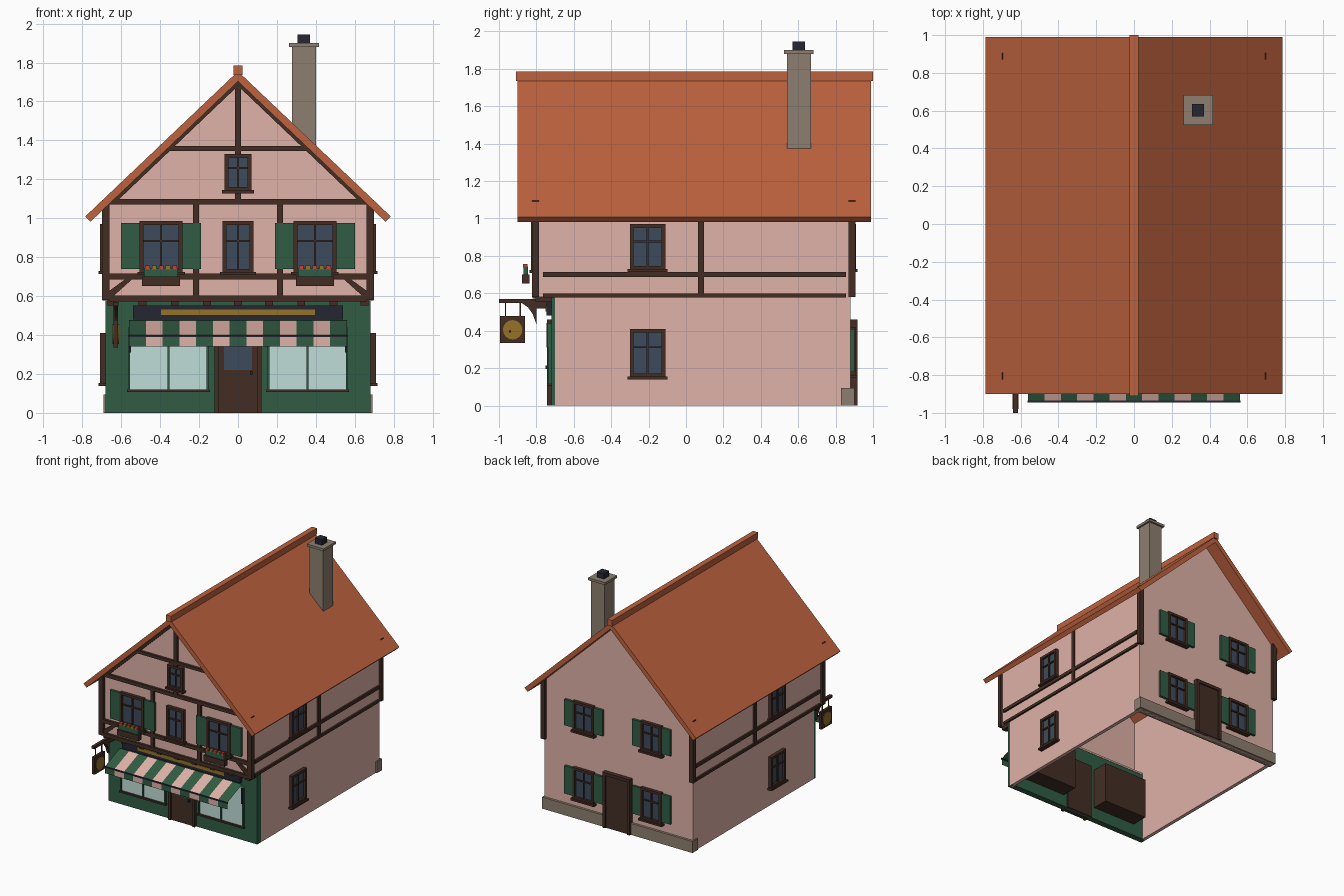
import bpy, bmesh, math
from mathutils import Matrix, Vector

if "Cube" in bpy.data.objects:
    bpy.data.objects.remove(bpy.data.objects["Cube"])


def material(name, rgb):
    m = bpy.data.materials.new(name)
    m.diffuse_color = (*rgb, 1)
    m.use_nodes = True
    m.node_tree.nodes["Principled BSDF"].inputs["Base Color"].default_value = m.diffuse_color
    return m


PINK = material("pink_plaster", (.745, .445, .392))
WOOD = material("dark_timber", (.056, .027, .017))
ROOF = material("roof_tile", (.51, .122, .048))
GREEN = material("shop_green", (.030, .107, .056))
STONE = material("grey_stone", (.27, .212, .162))
NAVY = material("dark_navy", (.019, .019, .034))
GOLD = material("gold", (.305, .171, .022))
PALE = material("shop_glass", (.527, .73, .686))
GLASS = material("window_glass", (.048, .069, .107))
RED = material("flower_red", (.55, .06, .035))

# Wall frames: local x runs along the wall, -y points outwards
FRONT = Matrix.Translation((0, -.80, 0))
BACK = Matrix.Translation((0, .88, 0)) @ Matrix.Rotation(math.pi, 4, 'Z')
RIGHT = Matrix.Translation((.68, 0, 0)) @ Matrix.Rotation(math.pi / 2, 4, 'Z')
LEFT = Matrix.Translation((-.68, 0, 0)) @ Matrix.Rotation(-math.pi / 2, 4, 'Z')
WORLD = Matrix.Identity(4)


def finish(name, bm, mats, frame=WORLD):
    bmesh.ops.transform(bm, matrix=frame, verts=bm.verts)
    me = bpy.data.meshes.new(name)
    bm.to_mesh(me)
    bm.free()
    for m in mats:
        me.materials.append(m)
    ob = bpy.data.objects.new(name, me)
    bpy.context.collection.objects.link(ob)
    return ob


def boxes(name, mat, items, frame=WORLD):
    """One object from boxes given as (x0, x1, y0, y1, z0, z1)."""
    bm = bmesh.new()
    for x0, x1, y0, y1, z0, z1 in items:
        size = Matrix.Diagonal((x1 - x0, y1 - y0, z1 - z0, 1))
        mid = Matrix.Translation(((x0 + x1) / 2, (y0 + y1) / 2, (z0 + z1) / 2))
        bmesh.ops.create_cube(bm, size=1, matrix=mid @ size)
    return finish(name, bm, [mat], frame)


def prism(name, mat, pts, y0, y1, frame=WORLD):
    """Extrude an x-z outline from y0 to y1."""
    bm = bmesh.new()
    f = bm.faces.new([bm.verts.new((x, y0, z)) for x, z in pts])
    ext = bmesh.ops.extrude_face_region(bm, geom=[f])
    bmesh.ops.translate(bm, vec=(0, y1 - y0, 0),
                        verts=[v for v in ext['geom'] if isinstance(v, bmesh.types.BMVert)])
    bmesh.ops.recalc_face_normals(bm, faces=bm.faces)
    return finish(name, bm, [mat], frame)


def window(name, frame, u, w, z0, z1, shutter=0):
    a, b, t, d = u - w / 2, u + w / 2, .02, -.028
    zt = z0 + (z1 - z0) * .62
    boxes(name + "_frame", WOOD, [
        (a, a + t, d, 0, z0, z1), (b - t, b, d, 0, z0, z1),
        (a + t, b - t, d, 0, z1 - t, z1), (a + t, b - t, d, 0, z0, z0 + t),
        (u - .005, u + .005, -.02, 0, z0 + t, z1 - t),
        (a + t, b - t, -.02, 0, zt - .005, zt + .005),
        (a - .012, b + .012, -.038, 0, z0 - .012, z0 + .004)], frame)
    boxes(name + "_glass", GLASS, [(a + t, b - t, -.009, 0, z0 + t, z1 - t)], frame)
    if shutter:
        boxes(name + "_shutters", GREEN, [
            (a - shutter, a + .004, -.02, 0, z0 + .02, z1 - .01),
            (b - .004, b + shutter, -.02, 0, z0 + .02, z1 - .01)], frame)


# Hollow walls and gables
T = .03
boxes("walls", PINK, [(-.68, -.68 + T, -.70, .88, 0, 1.09), (.68 - T, .68, -.70, .88, 0, 1.09),
                      (-.65, .65, .88 - T, .88, 0, 1.09)])
boxes("upper_front_wall", PINK, [(-.68, .68, -.80, -.80 + T, .58, 1.09),
                                 (-.68, -.65, -.77, -.70, .58, 1.09),
                                 (.65, .68, -.77, -.70, .58, 1.09),
                                 (-.65, .65, -.77, -.67, .58, .595)])
for name, y in (("front_gable", -.80), ("back_gable", .85)):
    prism(name, PINK, [(-.66, 1.085), (.66, 1.085), (0, 1.712)], y, y + T)
boxes("back_plinth", STONE, [(-.69, .69, .83, .90, 0, .095)])

# Roof slabs and ridge
for s, name in ((-1, "left_roof"), (1, "right_roof")):
    prism(name, ROOF, [(0, 1.755), (s * .785, 1.009), (s * .758, .982), (0, 1.703)], -.90, .99)
boxes("roof_ridge", ROOF, [(-.023, .023, -.91, 1.0, 1.735, 1.785)])

# Chimney
boxes("chimney", STONE, [(.278, .402, .54, .668, 1.1, 1.88), (.263, .417, .525, .683, 1.88, 1.90)])
boxes("chimney_pot", NAVY, [(.306, .370, .57, .636, 1.90, 1.945)])

# Timber frame
boxes("corner_posts", WOOD, [(x, x + .04, y, y + .036, .58, 1.095)
                             for x in (-.70, .66) for y in (-.823, .87)])
boxes("front_timbers", WOOD,
      [(-.66, .66, -.02, 0, z, z + .03) for z in (.573, .685, 1.07)]
      + [(x - .015, x + .015, -.019, 0, .60, 1.07) for x in (-.215, .215)]
      + [(-.36, .36, -.02, 0, 1.345, 1.37), (-.015, .015, -.019, 0, 1.32, 1.70),
         (-.015, .015, -.019, 0, 1.10, 1.13)], FRONT)
for s, side in ((-1, "left"), (1, "right")):
    prism(side + "_gable_rafter", WOOD,
          [(0, 1.708), (s * .66, 1.08), (s * .63, 1.08), (0, 1.68)], -.018, 0, FRONT)
    prism(side + "_brace", WOOD, [(s * .66, .60), (s * .66, .628), (s * .575, .69),
                                  (s * .54, .69), (s * .64, .60)], -.017, 0, FRONT)
for frame, s, side in ((RIGHT, 1, "right"), (LEFT, -1, "left")):
    y0, y1 = sorted((-.765 * s, .855 * s))
    boxes(side + "_side_timbers", WOOD, [
        (y0, y1, -.015, 0, .578, .60), (y0, y1, -.015, 0, .688, .715),
        (.08 * s - .015, .08 * s + .015, -.014, 0, .60, 1.06)], frame)
    window(side + "_upper_window", frame, -.205 * s, .19, .725, .97)
    window(side + "_lower_window", frame, -.205 * s, .19, .15, .41)
boxes("jetty_joists", WOOD, [(x - .02, x + .02, -.805, -.72, .553, .58)
                             for x in (-.65, -.49, -.325, -.16, 0, .16, .325, .49, .65)])

# Front windows, with flower boxes on the outer two
window("front_middle_window", FRONT, 0, .16, .72, .985)
window("attic_window", FRONT, 0, .14, 1.14, 1.33)
for x, side in ((-.395, "left"), (.395, "right")):
    window(side + "_front_window", FRONT, x, .22, .72, .985, .095)
    boxes(side + "_flower_box", WOOD, [(x - .097, x + .097, -.878, -.838, .652, .70)])
    boxes(side + "_flower_leaves", GREEN, [(x - .088, x + .088, -.87, -.846, .70, .742)])
    for mat, name, offs in ((RED, "red", (-.07, 0, .07)), (GOLD, "yellow", (-.035, .035))):
        boxes(f"{side}_{name}_flowers", mat, [(x + o - .012, x + o + .012, -.872, -.848, .738, .757)
                                              for o in offs])

# Back windows and back door
for x, side in ((-.31, "left"), (.31, "right")):
    window(side + "_back_upper_window", BACK, x, .19, .725, .97, .08)
    window(side + "_back_lower_window", BACK, x, .19, .16, .42, .08)
boxes("back_door", WOOD, [(-.10, .10, -.024, 0, 0, .44), (-.125, -.10, -.036, 0, 0, .46),
                          (.10, .125, -.036, 0, 0, .46), (-.10, .10, -.036, 0, .435, .46)], BACK)

# Shopfront: green panel, glazing, display cases seen from inside
boxes("shopfront", GREEN, [(-.68, .68, -.72, -.67, 0, .578)])
for s, side in ((-1, "left"), (1, "right")):
    a, b = sorted((s * .155, s * .56))
    m = (a + b) / 2
    boxes(side + "_shop_glass", PALE, [(a, b, -.727, -.72, .12, .44)])
    boxes(side + "_shop_window_bars", GREEN, [
        (a - .005, a + .006, -.737, -.72, .12, .44), (b - .006, b + .005, -.737, -.72, .12, .44),
        (m - .006, m + .006, -.737, -.72, .12, .44)])
    boxes(side + "_shop_sill", WOOD, [(a - .01, b + .01, -.743, -.72, .107, .12)])
    boxes(side + "_display_case", WOOD, [(a, b, -.67, -.53, .10, .44)])
    boxes(side + "_awning_bracket", NAVY, [(s * .555 - .006, s * .555 + .006, -.745, -.72, .31, .44)])
boxes("shop_door", WOOD, [(-.10, .10, -.73, -.66, 0, .44), (-.122, -.10, -.742, -.66, 0, .46),
                          (.10, .122, -.742, -.66, 0, .46), (-.10, .10, -.742, -.66, .44, .46)])
boxes("shop_door_glass", GLASS, [(-.072, .072, -.735, -.73, .22, .41)])
boxes("shop_door_handle", NAVY, [(.062, .074, -.75, -.73, .195, .215)])
boxes("shop_fascia", NAVY, [(-.54, .54, -.745, -.72, .48, .553)])
boxes("fascia_band", GOLD, [(-.395, .395, -.75, -.745, .502, .53)])

# Striped awning: thin cloth, sloping then hanging, coloured by stripe
bm = bmesh.new()
N = 13
rows = [[bm.verts.new((-.56 + 1.12 * i / N, y, z)) for i in range(N + 1)]
        for y, z in ((-.745, .475), (-.94, .398), (-.94, .342))]
for upper, lower in zip(rows, rows[1:]):
    for i in range(N):
        f = bm.faces.new((upper[i], lower[i], lower[i + 1], upper[i + 1]))
        f.material_index = i % 2
finish("awning", bm, [GREEN, PINK])
boxes("awning_rod", NAVY, [(-.565, .565, -.946, -.935, .39, .401)])

# Hanging sign on a bracket
boxes("sign_bracket", WOOD, [(-.64, -.615, -1.0, -.72, .548, .57)])
boxes("sign_hangers", WOOD, [(-.63, -.624, y - .003, y + .003, .475, .55) for y in (-.966, -.886)])
TURN = Matrix.Translation((-.628, 0, 0)) @ Matrix.Rotation(math.pi / 2, 4, 'Z')
prism("sign_brace", WOOD, [(-.80, .55), (-.88, .55), (-.845, .525), (-.82, .49), (-.80, .435)],
      -.012, .012, TURN)
boxes("sign_brace_tie", WOOD, [(-.638, -.618, -.80, -.72, .52, .55)])
boxes("sign_board", WOOD, [(-.639, -.616, -.995, -.86, .335, .478)])
bm = bmesh.new()
bmesh.ops.create_cone(bm, cap_ends=True, segments=16, radius1=.052, radius2=.052, depth=.033,
                      matrix=Matrix.Translation((-.6275, -.927, .405))
                      @ Matrix.Rotation(math.pi / 2, 4, 'Y'))
finish("sign_disc", bm, [GOLD])
